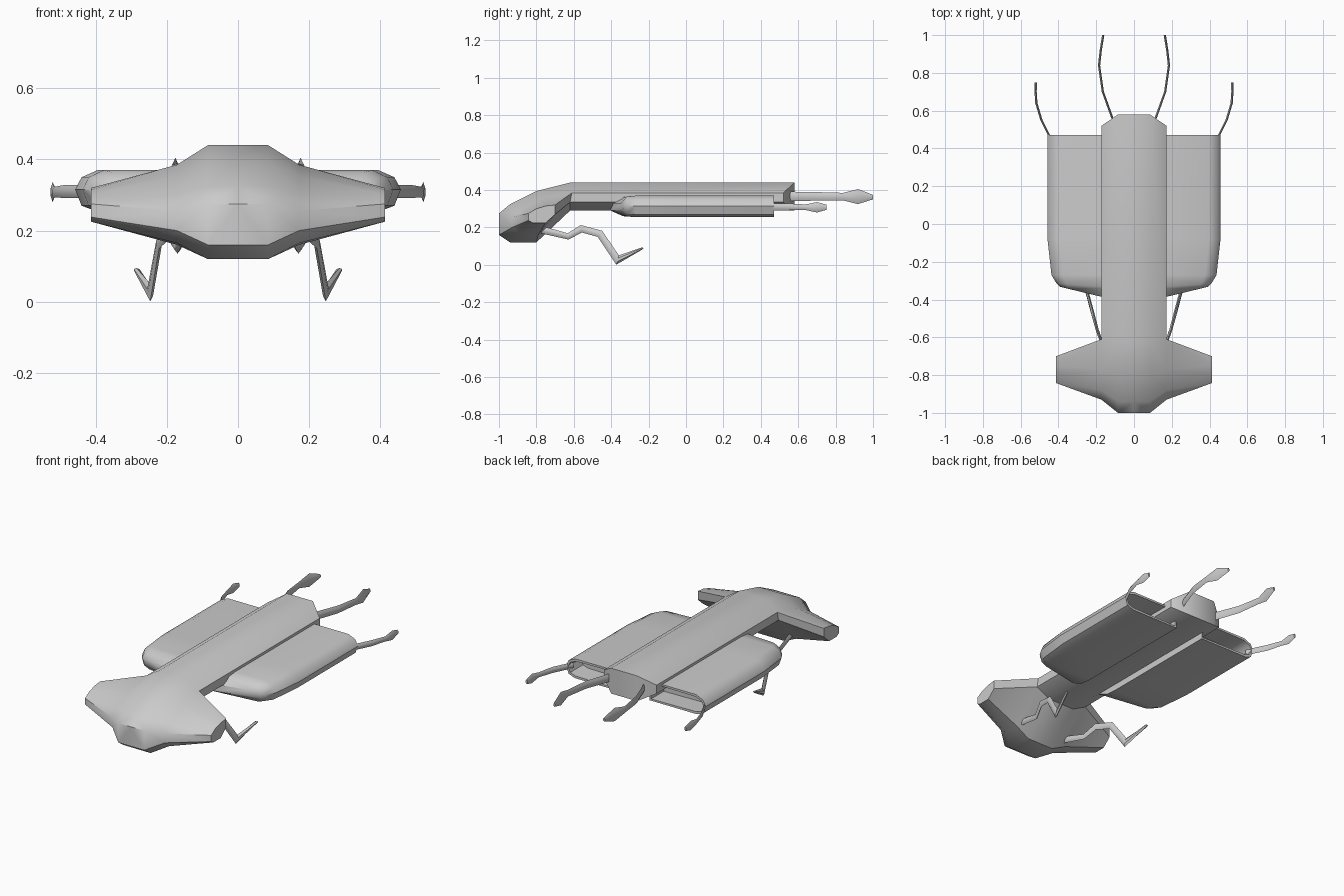
import bpy, bmesh
from mathutils import Vector

if "Cube" in bpy.data.objects:
    bpy.data.objects.remove(bpy.data.objects["Cube"])


def finish(name, bm, angle=0.7):
    """Turn a half-model bmesh into a mirrored, smooth-shaded object."""
    bmesh.ops.recalc_face_normals(bm, faces=bm.faces)
    me = bpy.data.meshes.new(name)
    bm.to_mesh(me)
    bm.free()
    ob = bpy.data.objects.new(name, me)
    bpy.context.collection.objects.link(ob)
    bpy.ops.object.select_all(action='DESELECT')
    ob.select_set(True)
    bpy.context.view_layer.objects.active = ob
    bpy.ops.object.shade_smooth_by_angle(angle=angle)
    mod = ob.modifiers.new("Mirror", 'MIRROR')
    mod.use_clip = True
    return ob


def bridge(bm, a, b):
    """Quads between two closed rings of equal length."""
    n = len(a)
    for i in range(n):
        j = (i + 1) % n
        bm.faces.new((a[i], a[j], b[j], b[i]))


def ring(bm, pts):
    return [bm.verts.new(p) for p in pts]


# Body: side outlines (y, z) lofted outwards in x, ending in a hammer-shaped head
spine = [(.58, .44), (-.62, .44), (-.80, .395), (-.94, .325), (-1.0, .275),
         (-1.0, .16), (-.94, .12), (-.80, .12), (-.62, .29), (.58, .29)]
flank = [(.52, .385), (-.61, .385), (-.77, .355), (-.88, .30), (-.93, .255),
         (-.93, .20), (-.89, .165), (-.79, .16), (-.62, .335), (.52, .335)]
tip = [(-.70, .32), (-.75, .315), (-.80, .30), (-.842, .275),
       (-.842, .238), (-.82, .225), (-.75, .225), (-.70, .27)]
bm = bmesh.new()
r0, r1, r2 = [ring(bm, [(x, y, z) for y, z in o])
              for x, o in ((0, spine), (.085, spine), (.172, flank))]
bridge(bm, r0, r1)
bridge(bm, r1, r2)
bm.faces.new((r2[0], r2[1], r2[8], r2[9]))
rt = ring(bm, [(.413, y, z) for y, z in tip])
bridge(bm, r2[1:9], rt)
bm.faces.new(rt)
# the bridge's closing quad is the rear face of the head lobe
finish("body_and_head", bm)

# Side pods: cross-sections (x, z) lofted along y, hollow at the rear
section = [(.09, .37), (.395, .37), (.44, .35), (.458, .315),
           (.44, .27), (.40, .255), (.09, .255)]
stations = [(.47, .458, 1, 0), (-.08, .458, 1, 0), (-.27, .437, 1, 0),
            (-.315, .41, .9, .07), (-.333, .39, .35, .24)]
bm = bmesh.new()
rings = []
for y, outer, zs, shear in stations:
    k = (outer - .09) / (.458 - .09)
    pts = []
    for x, z in section:
        nx = .09 + (x - .09) * k
        pts.append((nx, y - shear * (outer - nx), .31 + (z - .31) * zs))
    rings.append(ring(bm, pts))
for a, b in zip(rings, rings[1:]):
    bridge(bm, a, b)
rear = bm.faces.new(rings[0])
bm.faces.new(rings[-1])
bmesh.ops.recalc_face_normals(bm, faces=bm.faces)
bmesh.ops.inset_region(bm, faces=[rear], thickness=.014)
ext = bmesh.ops.extrude_face_region(bm, geom=[rear])
bmesh.ops.translate(bm, vec=(0, -.12, 0),
                    verts=[v for v in ext["geom"] if isinstance(v, bmesh.types.BMVert)])
if rear.is_valid:
    bmesh.ops.delete(bm, geom=[rear], context='FACES_ONLY')
finish("side_pods", bm)


def ribbon(name, path, thick=.006):
    """Thin limb: path of (x, y, z, half height), flat in the y-z plane."""
    bm = bmesh.new()
    pts = [Vector(p[:3]) for p in path]
    rings = []
    for i, p in enumerate(pts):
        t = Vector((0, 0, 0))
        for a, b in ((i - 1, i), (i, i + 1)):
            if a >= 0 and b < len(pts):
                d = pts[b] - pts[a]
                d.x = 0
                t += d.normalized()
        n = Vector((0, -t.z, t.y)).normalized() * path[i][3]
        s = Vector((thick, 0, 0))
        rings.append(ring(bm, [p + n, p + s + n * .4, p + s - n * .4,
                               p - n, p - s - n * .4, p - s + n * .4]))
    for a, b in zip(rings, rings[1:]):
        bridge(bm, a, b)
    bm.faces.new(rings[0])
    bm.faces.new(rings[-1])
    finish(name, bm)


# Rear arms with paddle tips
ribbon("tail_arms", [(.10, .52, .367, .025), (.165, .70, .366, .023),
                     (.185, .84, .365, .02), (.176, .92, .365, .04),
                     (.163, 1.0, .362, .012)])
ribbon("pod_arms", [(.435, .44, .31, .018), (.49, .55, .31, .018),
                    (.517, .64, .308, .015), (.521, .70, .308, .028),
                    (.52, .75, .308, .014)])

# Folded front legs
ribbon("front_legs", [(.15, -.78, .19, .02), (.17, -.63, .152, .017),
                      (.195, -.56, .193, .02), (.222, -.46, .166, .02),
                      (.247, -.366, .026, .026), (.285, -.23, .09, .005)], .008)
